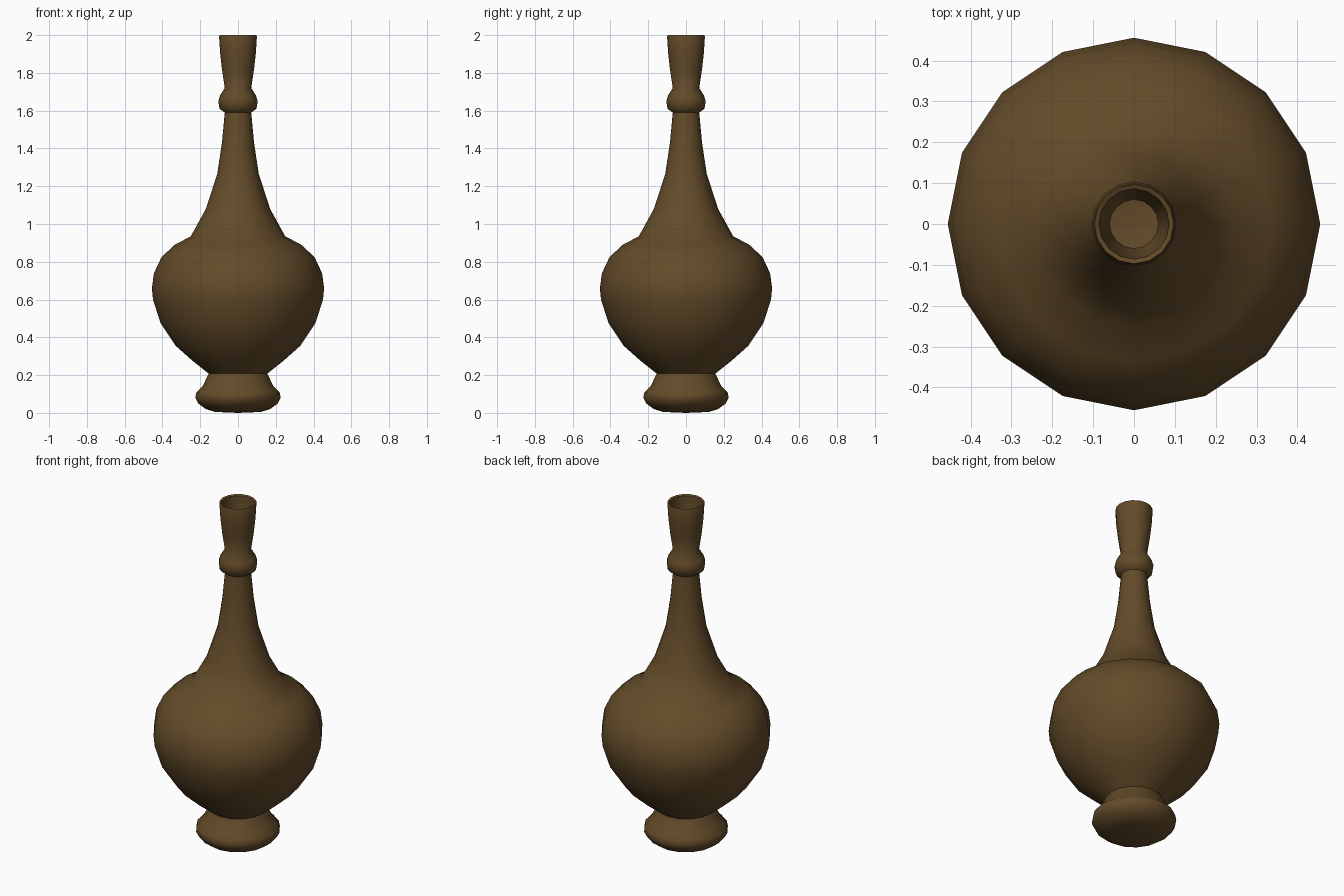
import bpy, bmesh, math

if "Cube" in bpy.data.objects:
    bpy.data.objects.remove(bpy.data.objects["Cube"])

SIDES = 16
bronze = bpy.data.materials.new("dark bronze brown")
bronze.diffuse_color = (0.125, 0.07, 0.022, 1)
bronze.use_nodes = True
bronze.node_tree.nodes["Principled BSDF"].inputs["Base Color"].default_value = bronze.diffuse_color


def lathe(name, profile, angle=50):
    """Spin a list of (radius, height) points round the z axis."""
    bm = bmesh.new()
    rings = []
    for r, z in profile:
        if r == 0:
            rings.append([bm.verts.new((0, 0, z))] * SIDES)
        else:
            rings.append([bm.verts.new((r * math.cos(2 * math.pi * i / SIDES),
                                        r * math.sin(2 * math.pi * i / SIDES), z))
                          for i in range(SIDES)])
    for a, b in zip(rings, rings[1:]):
        for i in range(SIDES):
            j = (i + 1) % SIDES
            quad = list(dict.fromkeys((a[i], a[j], b[j], b[i])))
            bm.faces.new(quad)
    mesh = bpy.data.meshes.new(name)
    bm.to_mesh(mesh)
    bm.free()
    mesh.materials.append(bronze)
    ob = bpy.data.objects.new(name, mesh)
    bpy.context.collection.objects.link(ob)
    bpy.ops.object.select_all(action='DESELECT')
    ob.select_set(True)
    bpy.context.view_layer.objects.active = ob
    bpy.ops.object.shade_smooth_by_angle(angle=math.radians(angle))
    return ob


# One continuous vase: foot, belly, neck, collar, flared mouth, inner cup
lathe("vase", [
    (0, 0), (0.12, 0.005), (0.17, 0.02), (0.21, 0.05), (0.226, 0.08),
    (0.22, 0.11), (0.188, 0.14), (0.155, 0.208),
    (0.24, 0.275), (0.33, 0.355), (0.41, 0.475), (0.45, 0.6), (0.456, 0.66),
    (0.445, 0.74), (0.405, 0.825), (0.335, 0.89), (0.25, 0.935),
    (0.17, 1.08), (0.11, 1.265), (0.085, 1.43), (0.07, 1.59),
    (0.098, 1.61), (0.104, 1.65), (0.095, 1.68), (0.07, 1.72),
    (0.085, 1.82), (0.095, 1.91), (0.1, 1.99), (0.097, 2.0),
    (0.086, 1.995), (0.08, 1.9), (0.06, 1.74), (0, 1.73),
])
